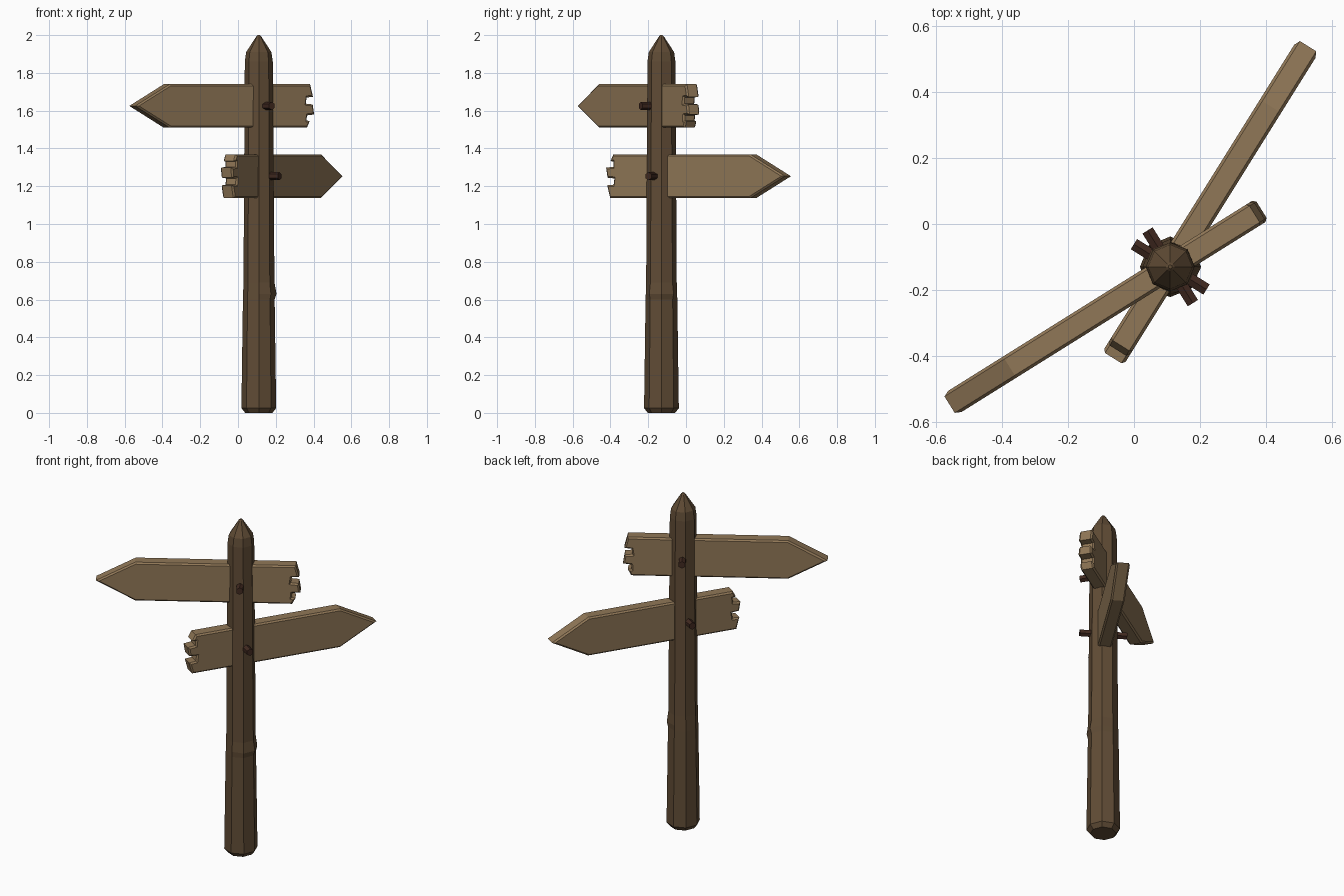
import bpy, bmesh, math
from mathutils import Matrix, Vector

cube = bpy.data.objects.get("Cube")
if cube:
    bpy.data.objects.remove(cube, do_unlink=True)

CENTRE = Vector((0.11, -0.13, 0))


def material(name, rgb):
    m = bpy.data.materials.new(name)
    m.use_nodes = True
    m.diffuse_color = (*rgb, 1)
    m.node_tree.nodes["Principled BSDF"].inputs["Base Color"].default_value = (*rgb, 1)
    return m


dark_wood = material("dark wood", (0.118, 0.072, 0.036))
light_wood = material("light wood", (0.28, 0.185, 0.095))
peg_wood = material("reddish peg wood", (0.052, 0.022, 0.014))


def finish(bm, name, mat, matrix):
    bmesh.ops.recalc_face_normals(bm, faces=bm.faces)
    mesh = bpy.data.meshes.new(name)
    bm.to_mesh(mesh)
    bm.free()
    mesh.materials.append(mat)
    obj = bpy.data.objects.new(name, mesh)
    obj.matrix_world = matrix
    bpy.context.collection.objects.link(obj)
    return obj


# Octagonal post: (radius, height, swelling on the +x side)
def build_post():
    rings = [(0.072, 0, 0), (0.092, 0.025, 0), (0.084, 0.6, 0), (0.083, 0.63, 0.011),
             (0.081, 0.69, 0.002), (0.074, 1.86, 0), (0.067, 1.91, 0), (0.013, 1.993, 0),
             (0.006, 2.0, 0)]
    bm = bmesh.new()
    loops = []
    for radius, z, swell in rings:
        loop = []
        for i in range(8):
            a = i * math.pi / 4
            r = radius + swell * max(0, math.cos(a))
            loop.append(bm.verts.new((r * math.cos(a), r * math.sin(a), z)))
        loops.append(loop)
    for low, high in zip(loops, loops[1:]):
        for i in range(8):
            j = (i + 1) % 8
            bm.faces.new((low[i], low[j], high[j], high[i]))
    bm.faces.new(loops[0])
    bm.faces.new(loops[-1])
    finish(bm, "post", dark_wood, Matrix.Translation(CENTRE))


# Arrow board with a broken, notched tail; the point is at +x
def build_board(name, z, angle, flip):
    outline = [(0.79, 0), (0.575, 0.115), (-0.302, 0.115), (-0.32, 0.048), (-0.28, 0.045),
               (-0.275, 0.012), (-0.318, 0.008), (-0.327, -0.045), (-0.282, -0.05),
               (-0.28, -0.077), (-0.3, -0.08), (-0.282, -0.115), (0.575, -0.115)]
    half = 0.038
    bm = bmesh.new()
    face = bm.faces.new([bm.verts.new((x, -half, h * flip)) for x, h in outline])
    moved = bmesh.ops.extrude_face_region(bm, geom=[face])["geom"]
    bmesh.ops.translate(bm, vec=(0, 2 * half, 0),
                        verts=[g for g in moved if isinstance(g, bmesh.types.BMVert)])
    # Chamfer only the rims of the two broad faces
    rims = [e for e in bm.edges if abs(e.verts[0].co.y - e.verts[1].co.y) < half]
    bmesh.ops.bevel(bm, geom=rims, offset=0.011, segments=1, affect='EDGES',
                    clamp_overlap=True)
    place = Matrix.Translation(CENTRE + Vector((0, 0, z))) @ Matrix.Rotation(angle, 4, 'Z')
    finish(bm, name, light_wood, place)


# Peg running through post and board, square to the board
def build_peg(name, z, angle):
    bm = bmesh.new()
    bmesh.ops.create_cone(bm, cap_ends=True, segments=6, radius1=0.021, radius2=0.021,
                          depth=0.26)
    place = (Matrix.Translation(CENTRE + Vector((0, 0, z))) @ Matrix.Rotation(angle, 4, 'Z')
             @ Matrix.Rotation(math.pi / 2, 4, 'X'))
    finish(bm, name, peg_wood, place)


build_post()
for level, z, degrees, flip in (("upper", 1.625, 212, 1), ("lower", 1.253, 58, -1)):
    build_board(level + "_sign_board", z, math.radians(degrees), flip)
    build_peg(level + "_peg", z, math.radians(degrees))
